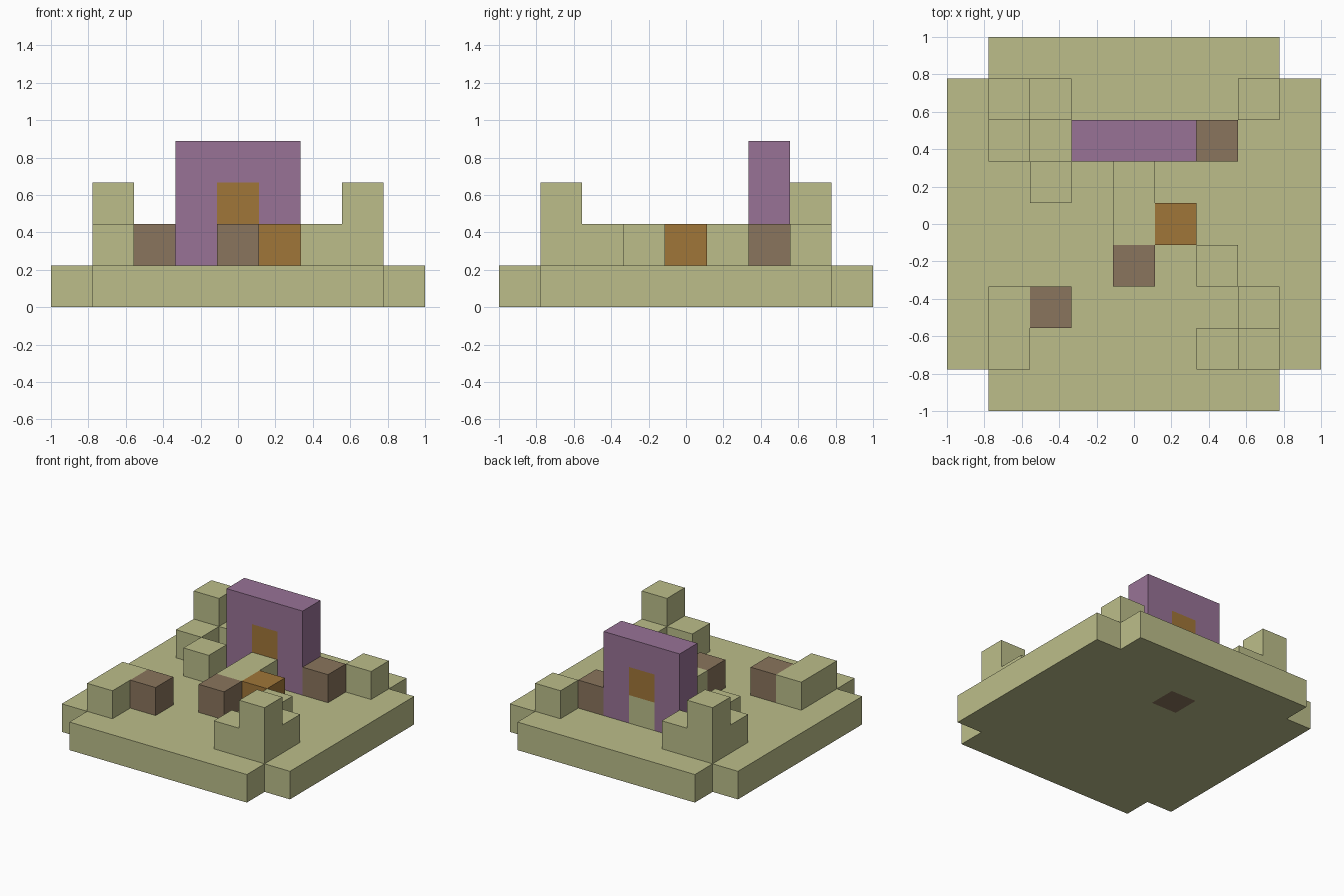
import bpy
import bmesh

if "Cube" in bpy.data.objects:
    bpy.data.objects.remove(bpy.data.objects["Cube"], do_unlink=True)

U = 2 / 9  # edge of one block


def make_material(name, rgb):
    mat = bpy.data.materials.new(name)
    mat.use_nodes = True
    mat.diffuse_color = (*rgb, 1)
    mat.node_tree.nodes["Principled BSDF"].inputs["Base Color"].default_value = (*rgb, 1)
    return mat


GREEN = make_material("sage green", (0.503, 0.515, 0.254))
PURPLE = make_material("dusty purple", (0.314, 0.171, 0.305))
BROWN = make_material("earth brown", (0.254, 0.178, 0.109))
OCHRE = make_material("ochre", (0.352, 0.181, 0.040))


def finish(name, bm, *materials):
    bmesh.ops.recalc_face_normals(bm, faces=bm.faces)
    mesh = bpy.data.meshes.new(name)
    bm.to_mesh(mesh)
    bm.free()
    for mat in materials:
        mesh.materials.append(mat)
    obj = bpy.data.objects.new(name, mesh)
    bpy.context.collection.objects.link(obj)
    return obj


def block(name, mat, col, row, layer=1, wide=1, deep=1, tall=1):
    """Box on the block grid; col and row give its lowest cell, counted from the centre."""
    bm = bmesh.new()
    bmesh.ops.create_cube(bm, size=U)
    size = (wide, deep, tall)
    start = (col - 0.5, row - 0.5, layer)
    for v in bm.verts:
        for i in range(3):
            v.co[i] = (start[i] + (size[i] if v.co[i] > 0 else 0)) * U
    return finish(name, bm, mat)


# Base slab: square of blocks without its corners, one brown block under the door
bm = bmesh.new()
bmesh.ops.create_grid(bm, x_segments=9, y_segments=9, size=1)
corners = [f for f in bm.faces
           if min(abs(c) for c in f.calc_center_median().xy) > 3.5 * U]
bmesh.ops.delete(bm, geom=corners, context="FACES")
top = bmesh.ops.extrude_face_region(bm, geom=bm.faces[:])["geom"]
bmesh.ops.translate(bm, vec=(0, 0, U),
                    verts=[g for g in top if isinstance(g, bmesh.types.BMVert)])
for f in bm.faces:
    c = f.calc_center_median() / U
    f.material_index = int(abs(c.x) < 0.1 and abs(c.y - 2) < 0.1)
finish("base_slab", bm, GREEN, BROWN)

# Gate wall with its filled doorway
for side, col in (("left", 1), ("right", -1)):
    block(f"gate_pillar_{side}", PURPLE, col, 2, tall=2)
block("gate_lintel", PURPLE, -1, 2, layer=3, wide=3)
block("door_upper", OCHRE, 0, 2, layer=2)
block("door_lower", GREEN, 0, 2)

# Raised path leading to the gate
block("path", GREEN, 0, 0, deep=2)

# Two opposite corner towers, each with two wings and a loose block
for name, s in (("front", 1), ("back", -1)):
    block(f"{name}_tower", GREEN, 3 * s, -3 * s, tall=2)
    block(f"{name}_tower_side_wing", GREEN, 2 * s, -3 * s)
    block(f"{name}_tower_inner_wing", GREEN, 3 * s, -2 * s)
    block(f"{name}_loose_block", GREEN, 2 * s, -s)

# Low blocks on the other two corners
block("low_wall", GREEN, -3, -3, deep=2)
block("corner_block", GREEN, 3, 3)

# Crates
block("gate_crate", BROWN, 2, 2)
block("path_crate", BROWN, 0, -1)
block("wall_crate", BROWN, -2, -2)
block("ochre_crate", OCHRE, 1, 0)
